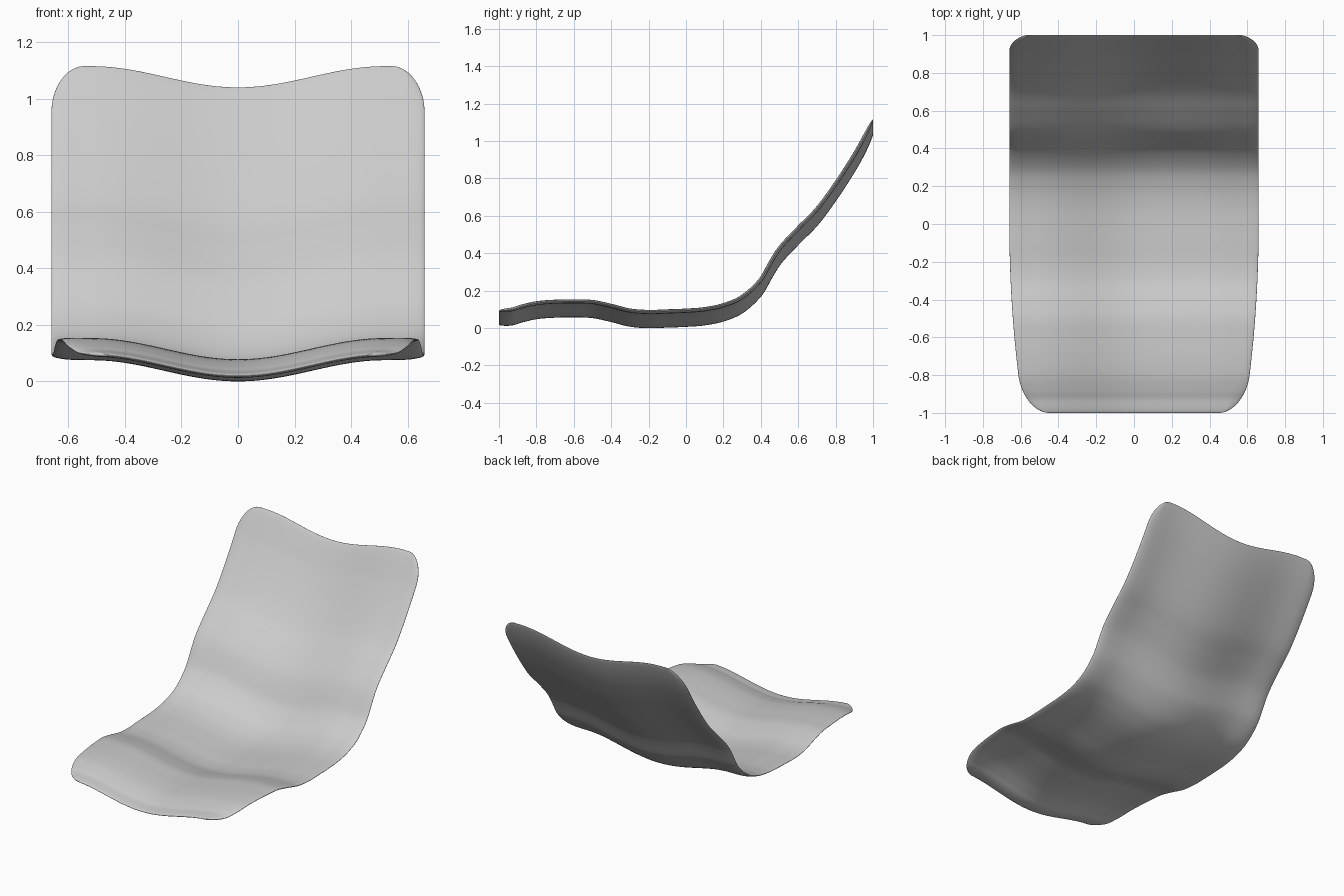
import bpy, bmesh
from math import sin, cos, pi, sqrt
from mathutils import Vector

if "Cube" in bpy.data.objects:
    bpy.data.objects.remove(bpy.data.objects["Cube"])

# Centre-line profile of the shell: (y, z)
PROFILE = [(-1, .019), (-.93, .025), (-.88, .04), (-.8, .058), (-.7, .066),
           (-.6, .067), (-.5, .064), (-.4, .043), (-.3, .018), (-.2, .010),
           (-.1, .013), (0, .017), (.1, .025), (.2, .046), (.3, .09),
           (.4, .183), (.45, .27), (.5, .35), (.6, .458), (.7, .56),
           (.8, .695), (.9, .85), (.95, .94), (1, 1.04)]
HALF_THICK, RIM = .0105, .07
ROWS, COLS = 160, 80


def tangent(i):
    a, b = PROFILE[max(i - 1, 0)], PROFILE[min(i + 1, len(PROFILE) - 1)]
    return (b[1] - a[1]) / (b[0] - a[0])


def profile(y):
    i = 0
    while i < len(PROFILE) - 2 and y > PROFILE[i + 1][0]:
        i += 1
    (y0, z0), (y1, z1) = PROFILE[i], PROFILE[i + 1]
    h = y1 - y0
    t = (y - y0) / h
    return (z0 * (2*t**3 - 3*t*t + 1) + z1 * (3*t*t - 2*t**3)
            + h * tangent(i) * (t**3 - 2*t*t + t) + h * tangent(i + 1) * (t**3 - t*t))


def dish(x):
    # sideways hollow, levelling off at the sides
    x = abs(x)
    return .0375 * (1 - cos(pi * min(x / .52, 1))) + .3 * max(0, x - .52)**2


def half_width(y):
    # plan outline with rounded corners, tapering toward the front
    base = .66 - .075 * y * y if y < 0 else .66
    r, drop = (.2, .135) if y < 0 else (.085, .12)
    q = min(max(0, (abs(y) - 1 + r) / r), 1)
    return base - drop * (1 - sqrt(1 - q * q))


def height(x, y):
    return profile(y) + dish(x)


def point(i, j, side):
    y = sin(pi / 2 * (2 * i / ROWS - 1))
    w = half_width(y)
    x = w * sin(pi / 2 * (2 * j / COLS - 1))
    d = min(max(0, min(1 - abs(y), w - abs(x))) / RIM, 1)
    t = HALF_THICK * sqrt(max(0, 1 - (1 - d)**2))
    e = .004
    ya, yb = max(y - e, -1), min(y + e, 1)
    n = Vector((-(height(x + e, y) - height(x - e, y)) / (2 * e),
                -(height(x, yb) - height(x, ya)) / (yb - ya), 1)).normalized()
    return Vector((x, y, height(x, y))) + n * t * side


# Seat shell: top and bottom skins sharing a thin rim
bm = bmesh.new()
for side in (1, -1):
    grid = [[bm.verts.new(point(i, j, side)) for j in range(COLS + 1)]
            for i in range(ROWS + 1)]
    for i in range(ROWS):
        for j in range(COLS):
            quad = [grid[i][j], grid[i][j + 1], grid[i + 1][j + 1], grid[i + 1][j]]
            bm.faces.new(quad if side > 0 else quad[::-1])
bmesh.ops.remove_doubles(bm, verts=bm.verts, dist=1e-5)
mesh = bpy.data.meshes.new("seat_shell")
bm.to_mesh(mesh)
bm.free()
mesh.shade_smooth()
seat = bpy.data.objects.new("seat_shell", mesh)
bpy.context.collection.objects.link(seat)
